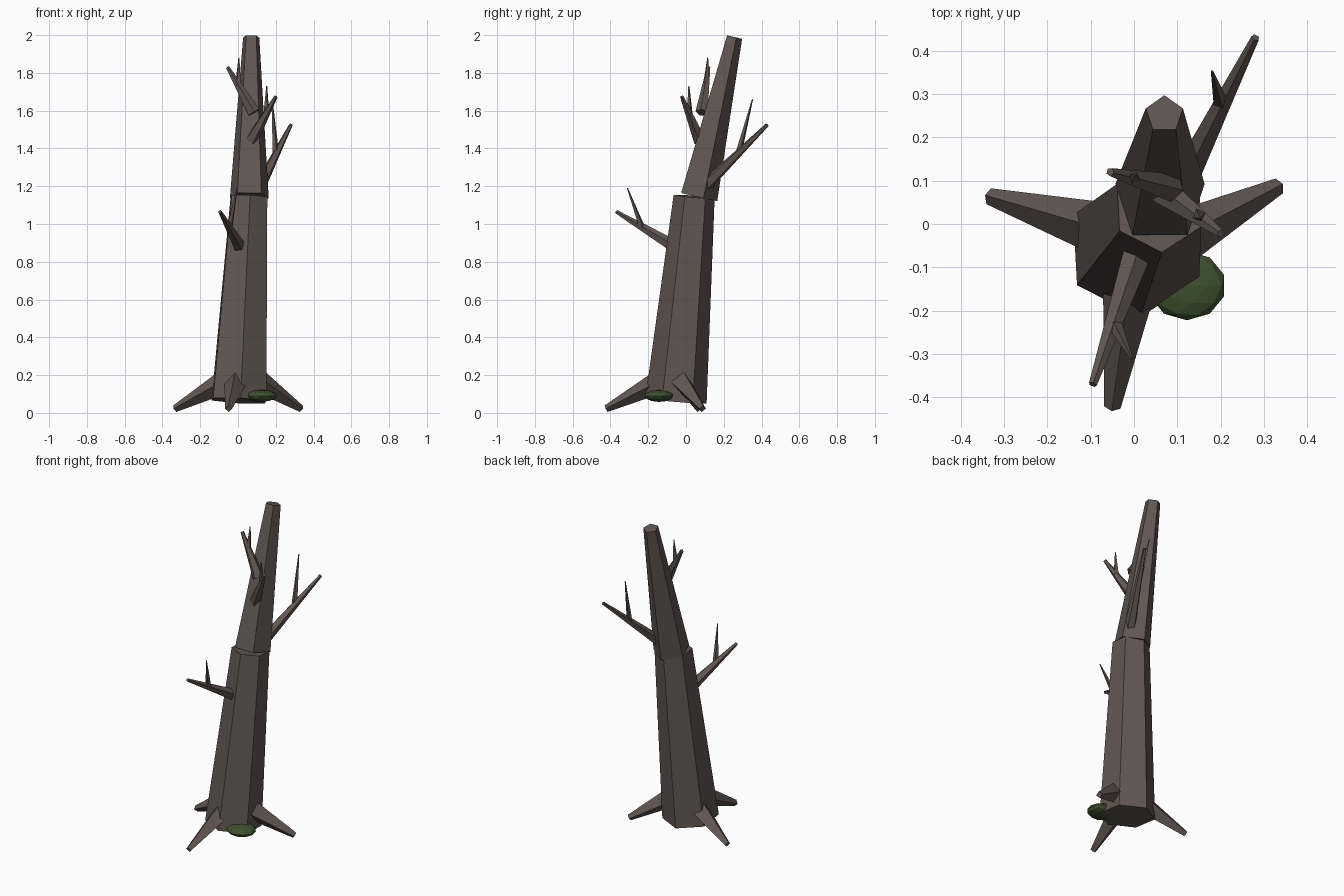
import bpy, math
from mathutils import Vector

if "Cube" in bpy.data.objects:
    bpy.data.objects.remove(bpy.data.objects["Cube"])


def material(name, rgb):
    m = bpy.data.materials.new(name)
    m.diffuse_color = (*rgb, 1)
    m.use_nodes = True
    m.node_tree.nodes["Principled BSDF"].inputs["Base Color"].default_value = m.diffuse_color
    return m


bark = material("dead_bark", (0.122, 0.094, 0.083))
green = material("moss_green", (0.048, 0.085, 0.027))


def limb(name, a, b, r1, r2, sides, phase=90, upright=False):
    """Tapered flat-sided limb from a to b, with one ridge at the phase angle."""
    a, b = Vector(a), Vector(b)
    d = b - a
    if upright:
        q = Vector((0, 0, 1)).rotation_difference(d)
    else:
        q = d.to_track_quat('Z', 'Y')
    verts = []
    for c, r in ((a, r1), (b, r2)):
        for i in range(sides):
            t = math.radians(phase) + i * math.tau / sides
            verts.append(c + q @ Vector((r * math.cos(t), r * math.sin(t), 0)))
    faces = [(i, (i + 1) % sides, sides + (i + 1) % sides, sides + i)
             for i in range(sides)]
    faces += [tuple(reversed(range(sides))), tuple(range(sides, 2 * sides))]
    me = bpy.data.meshes.new(name)
    me.from_pydata(verts, [], faces)
    me.materials.append(bark)
    ob = bpy.data.objects.new(name, me)
    bpy.context.collection.objects.link(ob)
    return ob


# Trunk in two leaning sections
limb("lower_trunk", (0.005, -0.053, 0.065), (0.058, 0.043, 1.145),
     0.163, 0.109, 6, 33, True)
limb("upper_trunk", (0.06, 0.06, 1.145), (0.07, 0.253, 1.99),
     0.108, 0.045, 5, 90, True)

# Roots
roots = {
    "left_root": ((-0.08, -0.01, 0.16), (-0.335, 0.064, 0.022)),
    "right_root": ((0.11, -0.03, 0.17), (0.335, 0.088, 0.022)),
    "front_root": ((-0.01, -0.14, 0.165), (-0.05, -0.423, 0.022)),
}
for name, (a, b) in roots.items():
    limb(name, a, b, 0.062, 0.019, 4)

# Branches, each with one small twig
branches = {
    "low_front": ((0.01, -0.06, 0.88), (-0.095, -0.37, 1.065),
                  (-0.045, -0.23, 0.975), (-0.005, -0.31, 1.19)),
    "back_right": ((0.11, 0.09, 1.19), (0.28, 0.43, 1.525),
                   (0.2, 0.28, 1.38), (0.18, 0.352, 1.66)),
    "upper_right": ((0.07, 0.075, 1.44), (0.2, -0.022, 1.675),
                    (0.15, 0.02, 1.575), (0.152, 0.015, 1.73)),
    "upper_left": ((0.085, 0.085, 1.59), (-0.055, 0.12, 1.83),
                   (0.0, 0.105, 1.73), (0.005, 0.115, 1.88)),
}
for name, (a, b, c, d) in branches.items():
    limb(name + "_branch", a, b, 0.035, 0.01, 5)
    limb(name + "_twig", c, d, 0.017, 0.003, 4)

# Moss clump at the foot
bpy.ops.mesh.primitive_ico_sphere_add(subdivisions=2, radius=1,
                                      location=(0.122, -0.142, 0.09))
moss = bpy.context.object
moss.name = "moss_clump"
moss.scale = (0.09, 0.08, 0.032)
moss.data.materials.append(green)
